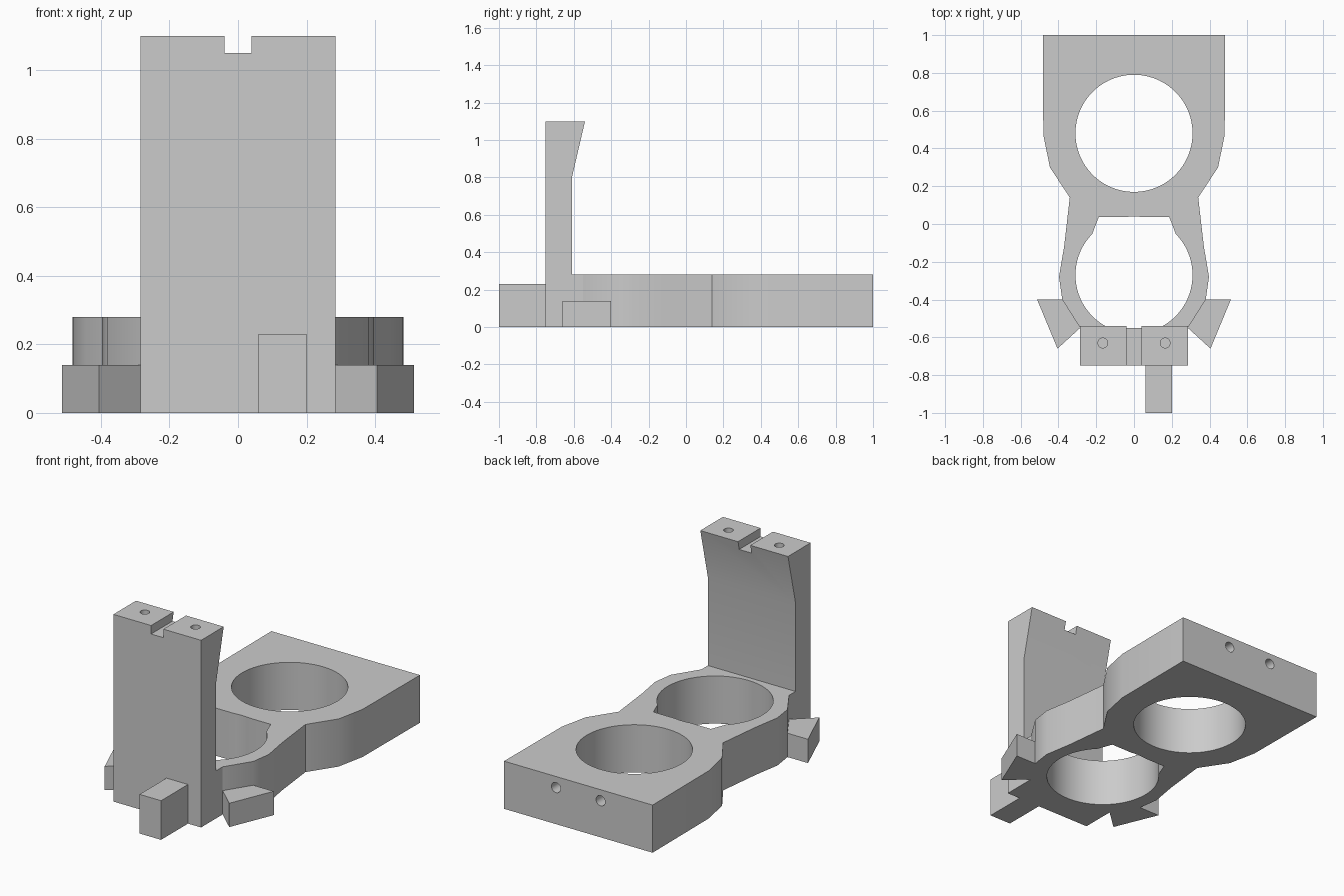
import bpy
import math

cube = bpy.data.objects.get("Cube")
if cube:
    bpy.data.objects.remove(cube, do_unlink=True)

grey = bpy.data.materials.new("plain grey")
grey.use_nodes = True
colour = (0.6, 0.6, 0.6, 1)
grey.diffuse_color = colour
grey.node_tree.nodes["Principled BSDF"].inputs["Base Color"].default_value = colour


def prism(name, outline, low, high, axis="z"):
    """Extrude an outline along z (outline is x, y) or along x (outline is y, z)."""
    if axis == "z":
        place = lambda a, b, c: (a, b, c)
    else:
        place = lambda a, b, c: (c, a, b)
    n = len(outline)
    verts = [place(a, b, c) for c in (low, high) for a, b in outline]
    faces = [tuple(reversed(range(n))), tuple(range(n, 2 * n))]
    faces += [(i, (i + 1) % n, n + (i + 1) % n, n + i) for i in range(n)]
    mesh = bpy.data.meshes.new(name)
    mesh.from_pydata(verts, [], faces)
    mesh.materials.append(grey)
    obj = bpy.data.objects.new(name, mesh)
    bpy.context.collection.objects.link(obj)
    return obj


def box(name, x0, x1, y0, y1, z0, z1):
    return prism(name, [(x0, y0), (x1, y0), (x1, y1), (x0, y1)], z0, z1)


def cylinder(name, centre, radius, depth, sides=32, rotation=(0, 0, 0)):
    bpy.ops.mesh.primitive_cylinder_add(vertices=sides, radius=radius, depth=depth,
                                        location=centre, rotation=rotation)
    obj = bpy.context.object
    obj.name = name
    obj.data.materials.append(grey)
    return obj


def activate(obj):
    bpy.ops.object.select_all(action="DESELECT")
    obj.select_set(True)
    bpy.context.view_layer.objects.active = obj


def cut(obj, cutters):
    activate(obj)
    for cutter in cutters:
        cutter.hide_render = True
        mod = obj.modifiers.new("cut", "BOOLEAN")
        mod.operation = "DIFFERENCE"
        mod.solver = "EXACT"
        mod.object = cutter
        bpy.ops.object.modifier_apply(modifier=mod.name)
        bpy.data.objects.remove(cutter, do_unlink=True)
    bpy.ops.object.shade_smooth_by_angle(angle=math.radians(25))


# Base plate with a waist between its two rings
left_side = [(0.285, -0.61), (0.285, -0.55), (0.38, -0.40), (0.397, -0.28),
             (0.37, -0.12), (0.34, 0.14), (0.445, 0.30), (0.48, 0.47), (0.483, 1.0)]
right_side = [(-x, y) for x, y in reversed(left_side)]
base_plate = prism("base_plate", left_side + right_side, 0, 0.28)

# Ring openings, waist relief and the two screw holes in the back edge
relief = [(-0.25, -0.12), (0.25, -0.12), (0.22, -0.05),
          (0.187, 0.036), (-0.187, 0.036), (-0.22, -0.05)]
cut(base_plate, [
    cylinder("back_opening", (0, 0.48, 0.14), 0.31, 1, 96),
    cylinder("front_opening", (0, -0.27, 0.14), 0.31, 1, 96),
    prism("waist_relief", relief, -0.2, 0.5),
] + [cylinder("back_screw_hole", (x, 1, 0.215), 0.03, 0.3, 24, (math.pi / 2, 0, 0))
     for x in (-0.145, 0.145)])

# Upright wall that flares backwards at the top
profile = [(-0.75, 0), (-0.61, 0), (-0.61, 0.8), (-0.54, 1.1), (-0.75, 1.1)]
upright = prism("upright", profile, -0.285, 0.285, "x")
cut(upright, [box("top_slot", -0.04, 0.04, -0.9, -0.4, 1.05, 1.2)]
    + [cylinder("top_screw_hole", (x, -0.63, 1.1), 0.026, 0.2, 24)
       for x in (-0.165, 0.165)])

# Front peg
box("front_peg", 0.06, 0.2, -1, -0.75, 0, 0.23)

# Angled feet on either side
foot = [(0.285, -0.55), (0.405, -0.66), (0.513, -0.40), (0.37, -0.40)]
prism("left_foot", foot, 0, 0.14)
prism("right_foot", [(-x, y) for x, y in reversed(foot)], 0, 0.14)
